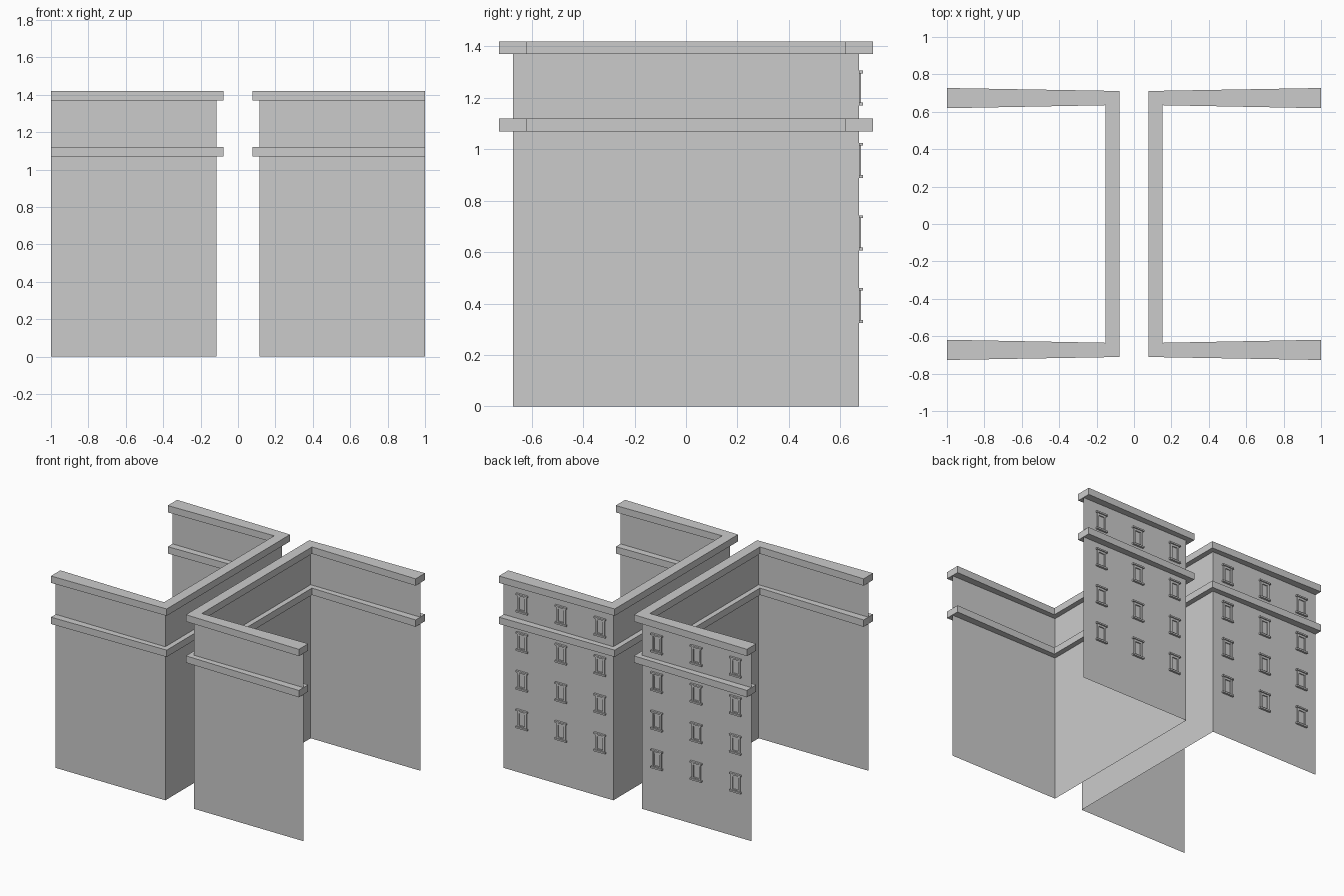
import bpy, bmesh

if "Cube" in bpy.data.objects:
    bpy.data.objects.remove(bpy.data.objects["Cube"])

WALL_X, WALL_Y = 0.115, 0.673   # corner of each L-shaped facade


def make_object(name, bm, mirrored=False):
    mesh = bpy.data.meshes.new(name)
    bm.to_mesh(mesh)
    bm.free()
    obj = bpy.data.objects.new(name, mesh)
    bpy.context.collection.objects.link(obj)
    if mirrored:
        mod = obj.modifiers.new("mirror", 'MIRROR')
        mod.use_axis = (True, True, False)
    return obj


# Thin facade sheets: one L-shaped quarter, mirrored both ways
bm = bmesh.new()
path = [(1, WALL_Y), (WALL_X, WALL_Y), (WALL_X, 0)]
low = [bm.verts.new((x, y, 0)) for x, y in path]
high = [bm.verts.new((x, y, 1.395)) for x, y in path]
for i in range(2):
    bm.faces.new((low[i], low[i + 1], high[i + 1], high[i]))
make_object("facade_walls", bm, True)


# Mitred ledge, flaring toward the outer end, centred on the wall line
def ledge(name, z0, z1):
    sections = [((1, 0.727), (1, 0.619)),
                ((0.0775, 0.711), (0.1525, 0.635)),
                ((0.0775, 0), (0.1525, 0))]
    bm = bmesh.new()
    rings = []
    for (ox, oy), (ix, iy) in sections:
        pts = [(ox, oy, z0), (ox, oy, z1), (ix, iy, z1), (ix, iy, z0)]
        rings.append([bm.verts.new(p) for p in pts])
    for a, b in zip(rings, rings[1:]):
        for k in range(4):
            n = (k + 1) % 4
            bm.faces.new((a[k], a[n], b[n], b[k]))
    bm.faces.new(rings[0][::-1])
    bmesh.ops.recalc_face_normals(bm, faces=bm.faces)
    make_object(name, bm, True)


ledge("roof_cornice", 1.37, 1.42)
ledge("string_course", 1.07, 1.12)


def box(bm, x0, x1, y0, y1, z0, z1):
    verts = bmesh.ops.create_cube(bm, size=1)["verts"]
    for v in verts:
        v.co = (x1 if v.co.x > 0 else x0,
                y1 if v.co.y > 0 else y0,
                z1 if v.co.z > 0 else z0)


# Window surround: jambs, head, bottom rail, projecting lintel and sill
bm = bmesh.new()
y = WALL_Y
box(bm, -0.037, -0.023, y, y + 0.008, 0.012, 0.125)
box(bm, 0.023, 0.037, y, y + 0.008, 0.012, 0.125)
box(bm, -0.023, 0.023, y, y + 0.007, 0.110, 0.125)
box(bm, -0.023, 0.023, y, y + 0.007, 0.012, 0.020)
box(bm, -0.046, 0.046, y, y + 0.015, 0.125, 0.136)
box(bm, -0.046, 0.046, y, y + 0.015, 0.0, 0.012)
window = make_object("window_surround", bm)

# Repeat across the rear facades
columns = [0.848, 0.534, 0.219, -0.239, -0.557, -0.874]
rows = [0.325, 0.607, 0.889, 1.170]
for i, x in enumerate(columns):
    for j, z in enumerate(rows):
        obj = window
        if i or j:
            obj = bpy.data.objects.new("window_surround", window.data)
            bpy.context.collection.objects.link(obj)
        obj.location = (x, 0, z)
